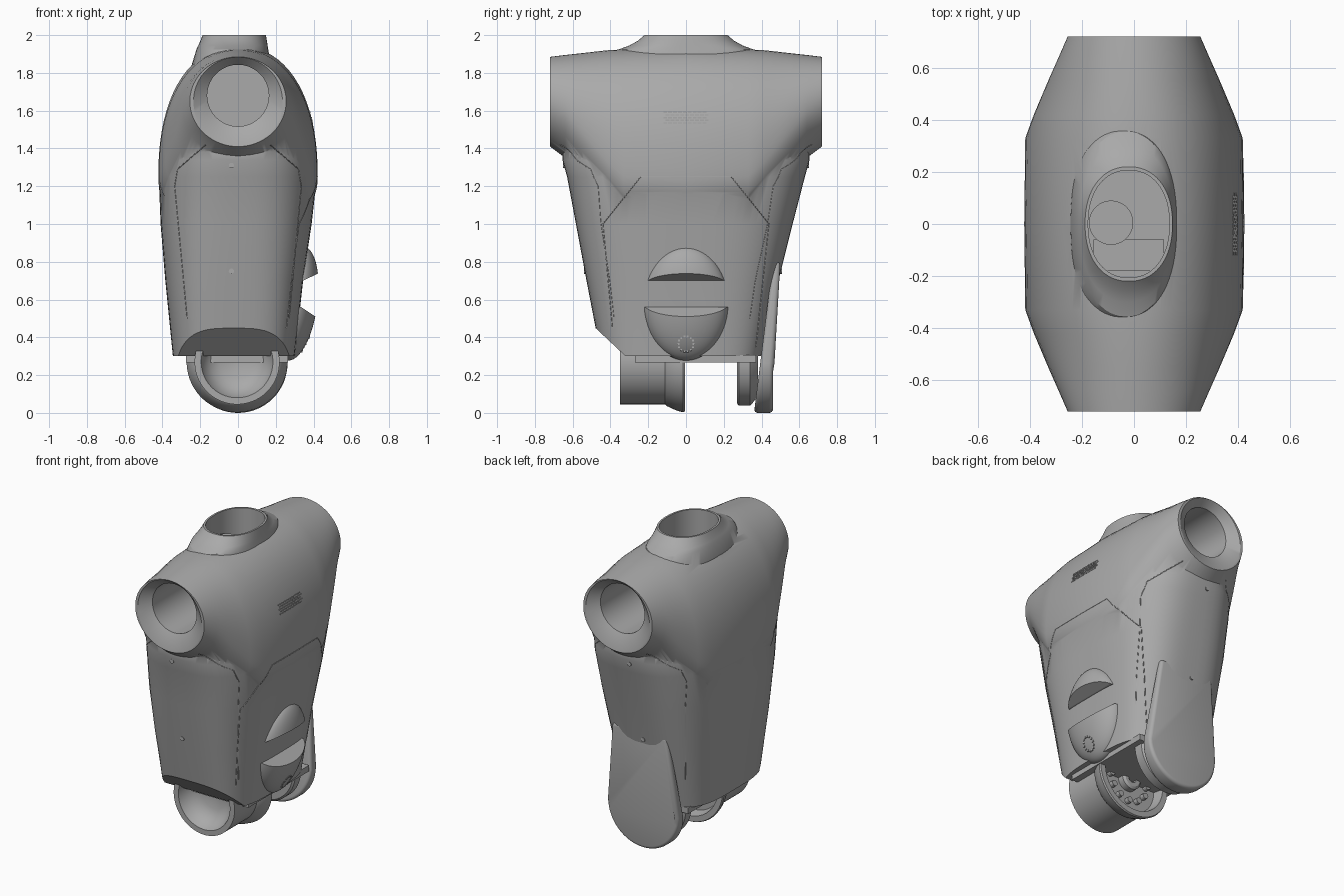
import bpy, bmesh
from math import sin, cos, pi, radians
from mathutils import Vector, Matrix

cube = bpy.data.objects.get("Cube")
if cube:
    bpy.data.objects.remove(cube)

grey = bpy.data.materials.new("shell grey")
grey.use_nodes = True
colour = (0.4, 0.4, 0.4, 1)
grey.diffuse_color = colour
grey.node_tree.nodes["Principled BSDF"].inputs["Base Color"].default_value = colour


# ---------- helpers ----------
def finish(name, bm):
    bmesh.ops.recalc_face_normals(bm, faces=bm.faces[:])
    mesh = bpy.data.meshes.new(name)
    bm.to_mesh(mesh)
    bm.free()
    mesh.materials.append(grey)
    ob = bpy.data.objects.new(name, mesh)
    bpy.context.collection.objects.link(ob)
    return ob


def loft_bm(rings):
    bm = bmesh.new()
    loops = [[bm.verts.new(p) for p in ring] for ring in rings]
    n = len(loops[0])
    for a, b in zip(loops, loops[1:]):
        for i in range(n):
            j = (i + 1) % n
            bm.faces.new((a[i], a[j], b[j], b[i]))
    bm.faces.new(loops[0])
    bm.faces.new(loops[-1])
    return bm


def loft(name, rings):
    return finish(name, loft_bm(rings))


def oval(n, count=72):
    """Unit superellipse points."""
    def p(v):
        return abs(v) ** (2 / n) * (1 if v >= 0 else -1)
    angles = [2 * pi * (i + 0.5) / count for i in range(count)]
    return [(p(cos(t)), p(sin(t))) for t in angles]


def lathe(name, profile, cx, cz):
    """Turn (radius, y) points around an axis along y."""
    return loft(name, [[(cx + r * u, y, cz + r * v) for u, v in oval(2, 64)]
                       for r, y in profile])


def apply_modifier(ob, mod):
    with bpy.context.temp_override(object=ob, active_object=ob, selected_objects=[ob]):
        bpy.ops.object.modifier_apply(modifier=mod.name)


def boolean(ob, other, operation):
    mod = ob.modifiers.new("join", "BOOLEAN")
    mod.object, mod.operation, mod.solver = other, operation, "EXACT"
    apply_modifier(ob, mod)
    bpy.data.objects.remove(other)


def smooth(ob, angle=32):
    bpy.ops.object.select_all(action="DESELECT")
    ob.select_set(True)
    bpy.context.view_layer.objects.active = ob
    bpy.ops.object.shade_smooth_by_angle(angle=radians(angle))


def box(bm, centre, size):
    bmesh.ops.create_cube(bm, size=1, matrix=Matrix.Translation(centre) @ Matrix.Diagonal((*size, 1)))


def hit(ob, origin, direction):
    ok, place, _, _ = ob.ray_cast(Vector(origin), Vector(direction))
    return place if ok else None


# ---------- main shell: lower body ----------
# z, left x, right x, front y, back y, squareness
body_sections = [
    (0.30, -0.345, 0.30, -0.45, 0.40, 3.5),
    (0.70, -0.385, 0.345, -0.527, 0.49, 3.2),
    (1.00, -0.41, 0.39, -0.583, 0.565, 3.0),
    (1.25, -0.42, 0.418, -0.63, 0.63, 2.8),
    (1.34, -0.41, 0.41, -0.655, 0.655, 2.8),
    (1.45, -0.39, 0.39, -0.655, 0.655, 2.7),
    (1.60, -0.30, 0.30, -0.50, 0.50, 2.5),
]
bm = loft_bm([[((l + r) / 2 + u * (r - l) / 2, (f + b) / 2 + v * (b - f) / 2, z)
               for u, v in oval(n)] for z, l, r, f, b, n in body_sections])
# slanted cut under the front panel
cut = bmesh.ops.bisect_plane(bm, geom=bm.verts[:] + bm.edges[:] + bm.faces[:],
                             plane_co=(0, -0.48, 0.45), plane_no=(0, -0.15, -0.16),
                             clear_outer=True)
bmesh.ops.edgeloop_fill(bm, edges=[e for e in cut["geom_cut"] if isinstance(e, bmesh.types.BMEdge)])
shell = finish("torso_shell", bm)

# ---------- shoulders: |y|, half width, centre z, rise, drop, squareness ----------
half = [(0.72, 0.255, 1.65, 0.235, 0.24, 2.0), (0.64, 0.29, 1.60, 0.295, 0.25, 2.0),
        (0.55, 0.33, 1.50, 0.405, 0.30, 2.05), (0.42, 0.385, 1.35, 0.57, 0.30, 2.15),
        (0.33, 0.418, 1.27, 0.655, 0.30, 2.2)]
spans = [(-s[0], *s[1:]) for s in half] + [(0, 0.422, 1.25, 0.69, 0.30, 2.25)] + half[::-1]
shoulders = loft("shoulders", [[(w * u, y, zc + v * (up if v > 0 else down)) for u, v in oval(n)]
                               for y, w, zc, up, down, n in spans])
boolean(shell, shoulders, "UNION")

# ---------- neck collar ----------
collar = [(1.70, -0.035, 0.22, 0.44), (1.85, -0.035, 0.208, 0.41), (1.925, -0.03, 0.19, 0.355),
          (1.945, -0.027, 0.184, 0.30), (1.97, -0.023, 0.176, 0.255), (2.0, -0.02, 0.168, 0.22)]
neck = loft("neck", [[(cx + a * u, b * v, z) for u, v in oval(2.2)] for z, cx, a, b in collar])
boolean(shell, neck, "UNION")

# ---------- openings ----------
well = loft("neck_well", [[(-0.02 + 0.156 * u, 0.206 * v, z) for u, v in oval(2.2)] for z in (1.5, 2.1)])
boolean(shell, well, "DIFFERENCE")
for s in (-1, 1):
    rings = [(0.163, 0.26, 1.68), (0.163, 0.67, 1.68), (0.236, 0.7201, 1.648), (0.236, 0.78, 1.648)]
    bore = loft("arm_bore", [[(r * u, s * y, z + r * v) for u, v in oval(2, 64)] for r, y, z in rings])
    boolean(shell, bore, "DIFFERENCE")
smooth(shell)

# ---------- post and bar inside the neck ----------
post = loft("neck_post", [[(-0.088 + 0.085 * u, 0.005 + 0.085 * v, z) for u, v in oval(2, 40)]
                          for z in (1.45, 1.86)])
smooth(post)
bm = bmesh.new()
box(bm, (-0.02, -0.12, 1.66), (0.27, 0.12, 0.06))
finish("neck_bar", bm)

# ---------- rounded tail plate at the back ----------
outline = [(0.262 * cos(t), 0.262 + 0.262 * sin(t)) for t in [pi + pi * i / 32 for i in range(33)]]
outline += [(0.2, 0.8), (-0.2, 0.8)]
tail = loft("tail_plate", [[(x, 0.36 + 0.125 * z, z) for x, z in outline],
                           [(x, 0.46 + 0.1 * max(0, z - 0.4), z) for x, z in outline]])
mod = tail.modifiers.new("round", "BEVEL")
mod.width, mod.segments, mod.angle_limit = 0.035, 4, radians(50)
apply_modifier(tail, mod)
smooth(tail, 40)

# ---------- side bump split by a wedge ----------
bm = bmesh.new()
bmesh.ops.create_uvsphere(bm, u_segments=64, v_segments=40, radius=1,
                          matrix=Matrix.Translation((0.305, 0, 0.58)) @ Matrix.Rotation(radians(8), 4, "Y")
                          @ Matrix.Diagonal((0.115, 0.225, 0.305, 1)))
bump = finish("side_bump", bm)
wedge = [(0.1, 0.70), (0.345, 0.70), (0.5, 0.775), (0.5, 0.45), (0.335, 0.56), (0.1, 0.56)]
boolean(bump, loft("bump_slot", [[(x, y, z) for x, z in wedge] for y in (-0.4, 0.4)]), "DIFFERENCE")
smooth(bump)

# ---------- hip joint under the body ----------
cup = lathe("hip_cup", [(0.001, -0.24), (0.09, -0.245), (0.14, -0.27), (0.175, -0.31), (0.19, -0.35),
                        (0.225, -0.35), (0.225, -0.11), (0.235, -0.10), (0.258, -0.05), (0.267, -0.015),
                        (0.262, -0.005), (0.225, -0.005), (0.21, -0.07), (0.001, -0.07)], -0.005, 0.27)
smooth(cup)
hub = lathe("hip_hub", [(0.07, -0.08), (0.07, -0.03), (0.055, -0.02), (0.03, -0.02), (0.03, -0.05)], -0.005, 0.27)
smooth(hub)
bm = bmesh.new()
for i in range(12):
    t = i * pi / 6
    bmesh.ops.create_cone(bm, cap_ends=True, segments=12, radius1=0.02, radius2=0.02, depth=0.04,
                          matrix=Matrix.Translation((-0.005 + 0.14 * cos(t), -0.06, 0.27 + 0.14 * sin(t)))
                          @ Matrix.Rotation(pi / 2, 4, "X"))
finish("hip_bolts", bm)
disc = lathe("rear_disc", [(0.18, 0.27), (0.22, 0.27), (0.232, 0.28), (0.232, 0.34), (0.222, 0.35),
                           (0.18, 0.38)], -0.005, 0.27)
smooth(disc)
bm = bmesh.new()
box(bm, (-0.005, 0.05, 0.287), (0.54, 0.64, 0.04))
finish("base_plate", bm)

# ---------- surface details ----------
bpy.context.view_layer.update()


def seam(name, corners, to_ray):
    """Thin line laid on the shell along a path."""
    data = bpy.data.curves.new(name, "CURVE")
    data.dimensions, data.bevel_depth, data.bevel_resolution = "3D", 0.0025, 0
    points = []
    for a, b in zip(corners, corners[1:]):
        for i in range(16):
            p = Vector(a).lerp(Vector(b), i / 15)
            place = hit(shell, *to_ray(*p))
            if place:
                points.append(place)
    spline = data.splines.new("POLY")
    spline.points.add(len(points) - 1)
    for pt, co in zip(spline.points, points):
        pt.co = (*co, 1)
    data.materials.append(grey)
    bpy.context.collection.objects.link(bpy.data.objects.new(name, data))


seam("side_panel_seam", [(-0.39, 0.45), (-0.44, 1.0), (-0.24, 1.25), (0.24, 1.25), (0.44, 1.0), (0.37, 0.35)],
     lambda y, z: ((1, y, z), (-1, 0, 0)))
for s, label in ((-1, "front"), (1, "back")):
    for m, hand in ((-1, "right"), (1, "left")):
        seam(f"{label}_{hand}_seam", [(0.27, 0.5), (0.335, 1.2), (0.32, 1.29), (0.17, 1.42)],
             lambda x, z: ((m * x, s, z), (0, -s, 0)))

# screw heads front and back
bm = bmesh.new()
for s in (-1, 1):
    for z in (0.75, 1.31):
        place = hit(shell, (-0.035, s, z), (0, -s, 0))
        if place:
            bmesh.ops.create_cone(bm, cap_ends=True, segments=16, radius1=0.014, radius2=0.014, depth=0.01,
                                  matrix=Matrix.Translation(place) @ Matrix.Rotation(pi / 2, 4, "X"))
finish("screw_heads", bm)

# speaker grille and round vent on the left side
bm = bmesh.new()
for row in range(5):
    for col in range(9):
        place = hit(shell, (1, -0.11 + 0.026 * col + 0.012 * (row % 2), 1.535 + 0.014 * row), (-1, 0, 0))
        if place:
            box(bm, place, (0.006, 0.02, 0.007))
finish("grille", bm)
bm = bmesh.new()
for i in range(14):
    t = i * pi / 7
    place = hit(bump, (1, 0.04 * cos(t), 0.365 + 0.04 * sin(t)), (-1, 0, 0))
    if place:
        box(bm, place, (0.008, 0.01, 0.01))
finish("round_vent", bm)
